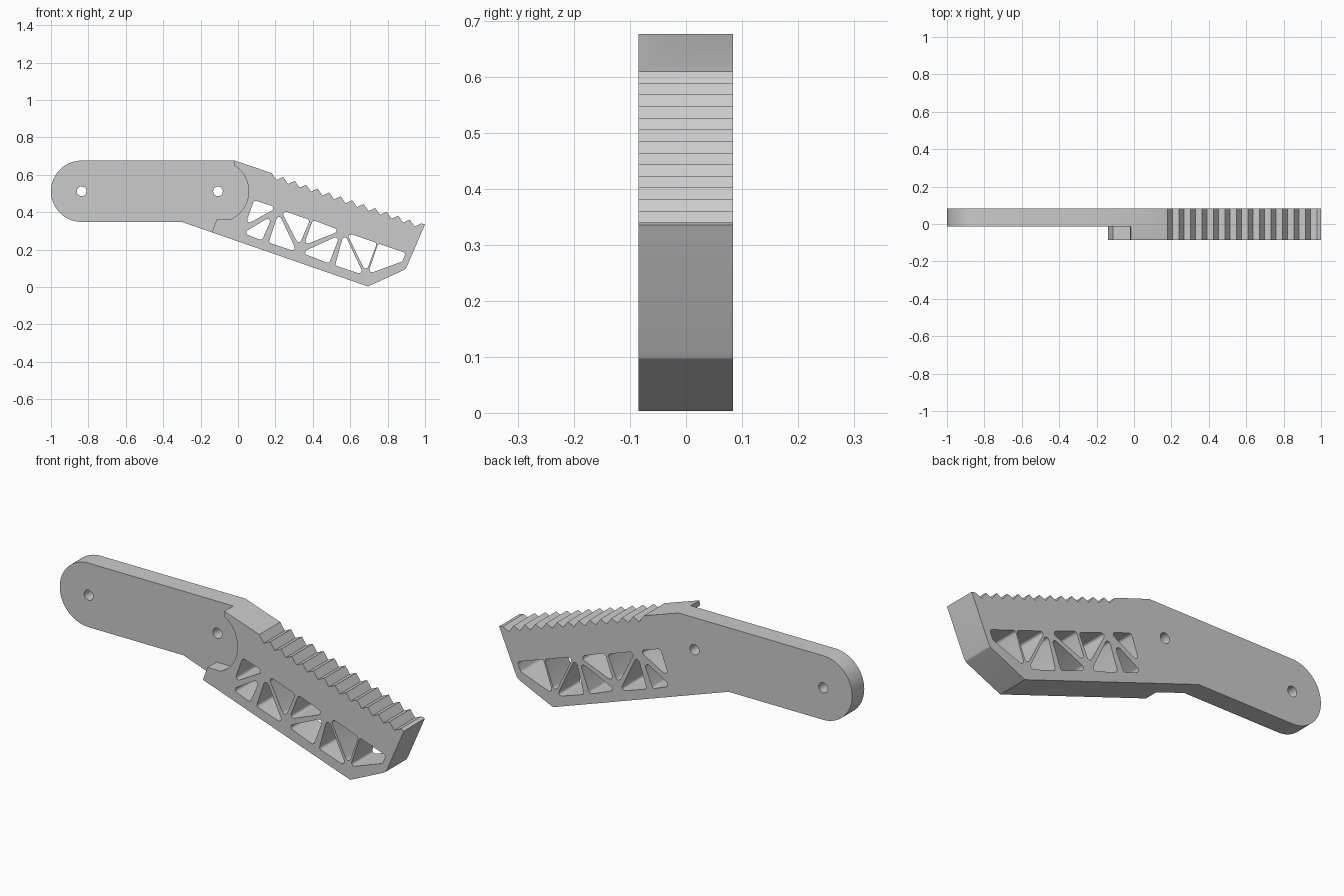
import bpy
import bmesh
from math import cos, sin, pi, radians
from mathutils import Vector, Matrix

if "Cube" in bpy.data.objects:
    bpy.data.objects.remove(bpy.data.objects["Cube"])

BACK, FRONT, STEP = 0.084, -0.085, -0.014   # depth of the thick end and the thin handle
PIVOT = Vector((-0.107, 0.512))
TAIL = Vector((-0.836, 0.512))
END_RADIUS = 0.164
HOLE_RADIUS = 0.026


def arc(centre, radius, start, end, steps):
    """Points along a circular arc, angles in degrees."""
    angles = [radians(start + (end - start) * i / steps) for i in range(steps + 1)]
    return [centre + radius * Vector((cos(a), sin(a))) for a in angles]


def rounded(corners, radius, steps=6):
    """Polygon with every corner replaced by a circular fillet."""
    corners = [Vector(c) for c in corners]
    points = []
    for i, p in enumerate(corners):
        u = (corners[i - 1] - p).normalized()
        v = (corners[(i + 1) % len(corners)] - p).normalized()
        half = u.angle(v) / 2
        trim = radius * cos(half) / sin(half)
        a, b, weight = p + u * trim, p + v * trim, sin(half)
        for k in range(steps + 1):
            s = k / steps
            wa, wp, wb = (1 - s) ** 2, 2 * s * (1 - s) * weight, s * s
            points.append((a * wa + p * wp + b * wb) / (wa + wp + wb))
    return points


def extrude_profile(name, loops, y_min, y_max):
    """Solid from an outline plus hole loops drawn in the x-z plane."""
    curve = bpy.data.curves.new(name, 'CURVE')
    curve.dimensions = '2D'
    curve.fill_mode = 'BOTH'
    curve.extrude = (y_max - y_min) / 2
    for loop in loops:
        spline = curve.splines.new('POLY')
        spline.points.add(len(loop) - 1)
        for point, co in zip(spline.points, loop):
            point.co = (co[0], co[1], 0, 1)
        spline.use_cyclic_u = True
    obj = bpy.data.objects.new(name, curve)
    bpy.context.collection.objects.link(obj)
    bpy.ops.object.select_all(action='DESELECT')
    obj.select_set(True)
    bpy.context.view_layer.objects.active = obj
    bpy.ops.object.convert(target='MESH')
    obj = bpy.context.view_layer.objects.active
    obj.data.transform(Matrix.Translation((0, (y_min + y_max) / 2, 0))
                       @ Matrix.Rotation(pi / 2, 4, 'X'))
    bm = bmesh.new()
    bm.from_mesh(obj.data)
    bmesh.ops.remove_doubles(bm, verts=bm.verts, dist=0.0001)
    bmesh.ops.recalc_face_normals(bm, faces=bm.faces)
    bm.to_mesh(obj.data)
    bm.free()
    return obj


# Outline: round tail, straight handle, bent toothed grip
outline = arc(TAIL, END_RADIUS, 90, 270, 40)
outline += [(-0.3, 0.348), (0.695, 0.003)]
outline += [(0.88, 0.088), (0.895, 0.097), (0.904, 0.112), (1.0, 0.335)]
TEETH = 13
first_tip, pitch = Vector((0.18, 0.609)), Vector((0.0615, -0.0207))
for i in reversed(range(TEETH)):
    tip = first_tip + pitch * i
    outline += [tip + pitch, tip + Vector((0.026, -0.037))]
outline += [first_tip, (-0.017, 0.676)]

# Lattice windows between the struts
windows = [
    [(0.086, 0.464), (0.209, 0.425), (0.037, 0.329)],
    [(0.187, 0.385), (0.128, 0.249), (0.027, 0.289)],
    [(0.217, 0.398), (0.163, 0.238), (0.316, 0.187)],
    [(0.227, 0.414), (0.385, 0.358), (0.326, 0.222)],
    [(0.401, 0.358), (0.551, 0.302), (0.35, 0.222)],
    [(0.545, 0.278), (0.487, 0.126), (0.337, 0.184)],
    [(0.567, 0.291), (0.519, 0.115), (0.674, 0.064)],
    [(0.578, 0.293), (0.743, 0.235), (0.684, 0.078)],
    [(0.749, 0.233), (0.898, 0.182), (0.877, 0.136), (0.695, 0.07)],
]
holes = [rounded(w, 0.014) for w in windows]
holes += [arc(c, HOLE_RADIUS, 0, 345, 23) for c in (TAIL, PIVOT)]
handle = extrude_profile("toothed_lever", [outline] + holes, FRONT, BACK)

# Pocket: thins the handle and leaves a round seat about the pivot
pocket = [(-1.2, 0.9), (-0.017, 0.9), (-0.017, 0.676)]
pocket += arc(PIVOT, END_RADIUS, 58, -65, 32)
pocket += [(-0.113, 0.363), (-0.14, 0.292), (-0.175, 0.2), (-1.2, 0.2)]
cutter = extrude_profile("pocket_cutter", [pocket], FRONT - 0.1, STEP)
cutter.hide_render = True

bpy.ops.object.select_all(action='DESELECT')
handle.select_set(True)
bpy.context.view_layer.objects.active = handle
cut = handle.modifiers.new("pocket", 'BOOLEAN')
cut.operation = 'DIFFERENCE'
cut.solver = 'EXACT'
cut.object = cutter
bpy.ops.object.modifier_apply(modifier=cut.name)
bpy.data.objects.remove(cutter)

# Plain grey finish
grey = bpy.data.materials.new("light_grey")
grey.use_nodes = True
colour = (0.6, 0.6, 0.6, 1)
grey.diffuse_color = colour
grey.node_tree.nodes["Principled BSDF"].inputs["Base Color"].default_value = colour
handle.data.materials.clear()
handle.data.materials.append(grey)
bpy.ops.object.shade_smooth_by_angle(angle=radians(25))
